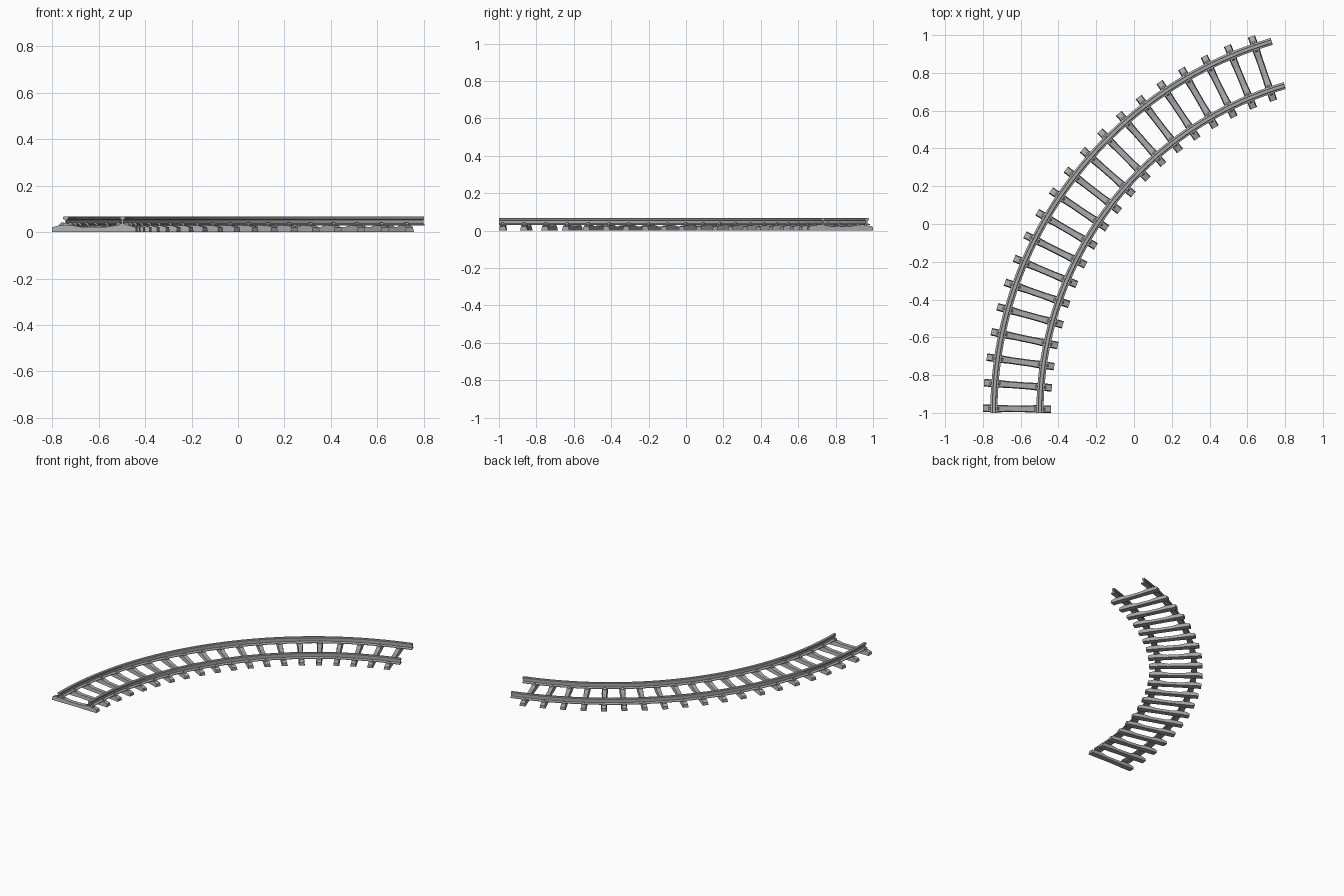
import bpy, bmesh, math
from mathutils import Matrix, Vector

if "Cube" in bpy.data.objects:
    bpy.data.objects.remove(bpy.data.objects["Cube"])

RADIUS = 1.928
CENTRE = Vector((1.308, -1.0, 0.0))
SWEEP = math.radians(73.6)
GAUGE = 0.122          # rail distance from the centre line
TIES = 20


def material(name, value):
    mat = bpy.data.materials.new(name)
    mat.use_nodes = True
    colour = (value, value, value, 1)
    mat.diffuse_color = colour
    mat.node_tree.nodes["Principled BSDF"].inputs["Base Color"].default_value = colour
    return mat


grey = material("track grey", 0.4)


def loft(bm, rings):
    """Skin a list of closed rings and cap both ends."""
    rows = [[bm.verts.new(p) for p in ring] for ring in rings]
    count = len(rows[0])
    for a, b in zip(rows, rows[1:]):
        for i in range(count):
            j = (i + 1) % count
            bm.faces.new((a[i], a[j], b[j], b[i]))
    bm.faces.new(rows[0])
    bm.faces.new(rows[-1][::-1])


def finish(bm, name):
    bmesh.ops.recalc_face_normals(bm, faces=bm.faces)
    mesh = bpy.data.meshes.new(name)
    bm.to_mesh(mesh)
    bm.free()
    mesh.materials.append(grey)
    return mesh


def add_object(name, mesh):
    obj = bpy.data.objects.new(name, mesh)
    bpy.context.collection.objects.link(obj)
    return obj


# Rails: flat-footed section swept round the bend
half = [(0.019, 0.029), (0.019, 0.033), (0.004, 0.038), (0.004, 0.053),
        (0.011, 0.056), (0.011, 0.065), (0.008, 0.068)]
section = half + [(-x, z) for x, z in reversed(half)]
STEPS = 48
for name, side in (("outer_rail", 1), ("inner_rail", -1)):
    bm = bmesh.new()
    rings = []
    for i in range(STEPS + 1):
        t = SWEEP * i / STEPS
        out = Vector((-math.cos(t), math.sin(t), 0))
        rings.append([CENTRE + out * (RADIUS + side * GAUGE + x) + Vector((0, 0, z))
                      for x, z in section])
    loft(bm, rings)
    rail = add_object(name, finish(bm, name))
    bpy.ops.object.select_all(action="DESELECT")
    rail.select_set(True)
    bpy.context.view_layer.objects.active = rail
    bpy.ops.object.shade_smooth_by_angle(angle=math.radians(25))

# Sleeper: tapered sides, raised rail seats and a lower middle
profile = [(0.18, 0.021, 0.020), (0.155, 0.028, 0.020), (0.095, 0.029, 0.020),
           (0.05, 0.022, 0.018)]
stations = [(-x, z, w) for x, z, w in profile] + profile[::-1]
bm = bmesh.new()
loft(bm, [[(x, -w, 0), (x, w, 0), (x, w * 0.75, z), (x, -w * 0.75, z)]
          for x, z, w in stations])
sleeper_mesh = finish(bm, "sleeper")

# Clips: small wedges gripping both edges of each rail foot
bm = bmesh.new()
for side in (-1, 1):
    for edge in (-1, 1):
        wedge = [(0.012, 0.034), (0.012, 0.040), (0.019, 0.042),
                 (0.028, 0.032), (0.028, 0.026), (0.019, 0.026)]
        loft(bm, [[(side * GAUGE + edge * x, y, z) for x, z in wedge]
                  for y in (-0.007, 0.007)])
clip_mesh = finish(bm, "rail_clips")

# Repeat sleepers and clips along the bend
first, last = math.radians(0.65), math.radians(71.0)
for i in range(TIES):
    t = first + (last - first) * i / (TIES - 1)
    place = (Matrix.Translation(CENTRE) @ Matrix.Rotation(-t, 4, "Z")
             @ Matrix.Translation((-RADIUS, 0, 0)))
    add_object(f"sleeper_{i + 1}", sleeper_mesh).matrix_world = place
    add_object(f"rail_clips_{i + 1}", clip_mesh).matrix_world = place
